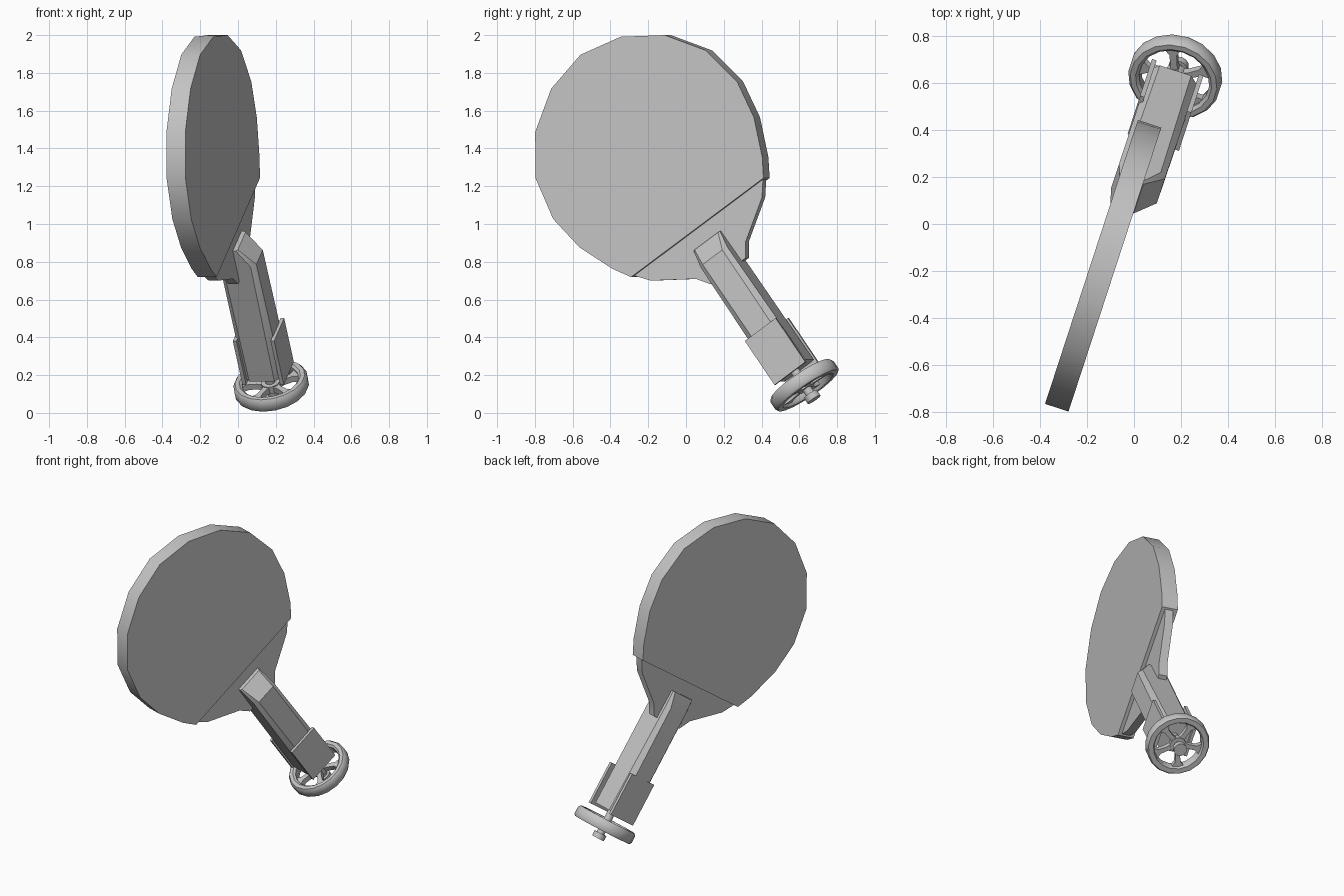
import bpy, bmesh, math
from mathutils import Matrix, Vector

cube = bpy.data.objects.get("Cube")
if cube:
    bpy.data.objects.remove(cube, do_unlink=True)

grey = bpy.data.materials.new("plain grey")
grey.use_nodes = True
grey.diffuse_color = (0.55, 0.55, 0.55, 1)
grey.node_tree.nodes["Principled BSDF"].inputs["Base Color"].default_value = (0.55, 0.55, 0.55, 1)

# Paddle frame: local z runs from handle to head, local x across, local y is the back normal
yaw, lean = math.radians(18.1), math.radians(35.4)
along = Vector((math.sin(yaw), math.cos(yaw), 0))
normal = Vector((math.cos(yaw), -math.sin(yaw), 0))
up = Vector((0, 0, 1))
across = along * math.cos(lean) + up * math.sin(lean)
headward = up * math.cos(lean) - along * math.sin(lean)
FRAME = Matrix((across, -normal, headward)).transposed().to_4x4()
FRAME.translation = along * -0.205 + up * 1.35


def finish(name, bm):
    bmesh.ops.recalc_face_normals(bm, faces=bm.faces)
    mesh = bpy.data.meshes.new(name)
    bm.to_mesh(mesh)
    bm.free()
    mesh.materials.append(grey)
    obj = bpy.data.objects.new(name, mesh)
    bpy.context.collection.objects.link(obj)
    obj.matrix_world = FRAME
    bpy.ops.object.select_all(action="DESELECT")
    obj.select_set(True)
    bpy.context.view_layer.objects.active = obj
    bpy.ops.object.shade_smooth_by_angle(angle=math.radians(35))
    return obj


def loft(name, rings, closed=False):
    """Skin a list of equal rings; cap the ends, or join them when closed."""
    bm = bmesh.new()
    loops = [[bm.verts.new(p) for p in ring] for ring in rings]
    count = len(loops[0])
    pairs = list(zip(loops, loops[1:]))
    if closed:
        pairs.append((loops[-1], loops[0]))
    else:
        bm.faces.new(loops[0])
        bm.faces.new(loops[-1])
    for a, b in pairs:
        for i in range(count):
            j = (i + 1) % count
            bm.faces.new((a[i], a[j], b[j], b[i]))
    return finish(name, bm)


def slab(name, half, y0, y1):
    """Extrude an outline mirrored across x, given from top to bottom."""
    outline = half + [(-x, z) for x, z in reversed(half) if abs(x) > 0.001]
    return loft(name, [[(x, y, z) for x, z in outline] for y in (y0, y1)])


def disc(name, profile, sides, closed=False):
    """Turn (radius, z) pairs about the handle axis."""
    steps = [2 * math.pi * i / sides for i in range(sides)]
    return loft(name, [[(r * math.cos(t), AXIS_Y + r * math.sin(t), z) for t in steps]
                       for r, z in profile], closed)


# Round head, cut straight above the neck
head = [(0, .67), (21, .662), (42.5, .655), (64, .648), (85.5, .63), (105, .616), (125, .624), (135, .64)]
slab("head", [(r * math.sin(math.radians(a)), r * math.cos(math.radians(a))) for a, r in head], 0.017, 0.122)

# Thin neck
slab("neck", [(.45, -.44), (.38, -.527), (.17, -.665), (.12, -.735)], 0.04, 0.095)


# Chamfered handle
def handle_ring(z, w, y0, y1, c):
    return [(w, y0 + c, z), (w, y1 - c, z), (w - c, y1, z), (c - w, y1, z),
            (-w, y1 - c, z), (-w, y0 + c, z), (c - w, y0, z), (w - c, y0, z)]


loft("handle", [handle_ring(-.54, .09, .015, .12, .01), handle_ring(-.645, .092, -.065, .14, .025),
                handle_ring(-1.38, .1, -.07, .14, .035)])

# Plates on both sides of the handle end
for side, y in (("front", -0.085), ("back", 0.125)):
    slab(side + "_plate", [(.105, -1.115), (.105, -1.4)], y, y + 0.02)

# Hand wheel: rim, shaft, hub, end knob
AXIS_Y = 0.028
disc("wheel_rim", [(.152, -1.45), (.165, -1.438), (.188, -1.438), (.2, -1.455),
                   (.2, -1.5), (.192, -1.512), (.16, -1.512), (.152, -1.5)], 18, closed=True)
disc("shaft", [(.026, -1.37), (.026, -1.55)], 12)
disc("hub", [(.05, -1.455), (.05, -1.5)], 12)
disc("end_knob", [(.042, -1.535), (.042, -1.57)], 12)

# Spokes flaring toward the rim
for k in range(5):
    turn = Matrix.Rotation(math.radians(90 + 72 * k), 3, "Z")
    rings = []
    for r, w in ((.03, .022), (.07, .014), (.12, .016), (.16, .045)):
        corners = [(r, -w, -1.46), (r, w, -1.46), (r, w, -1.495), (r, -w, -1.495)]
        rings.append([turn @ Vector(p) + Vector((0, AXIS_Y, 0)) for p in corners])
    loft("spoke_%d" % (k + 1), rings)
